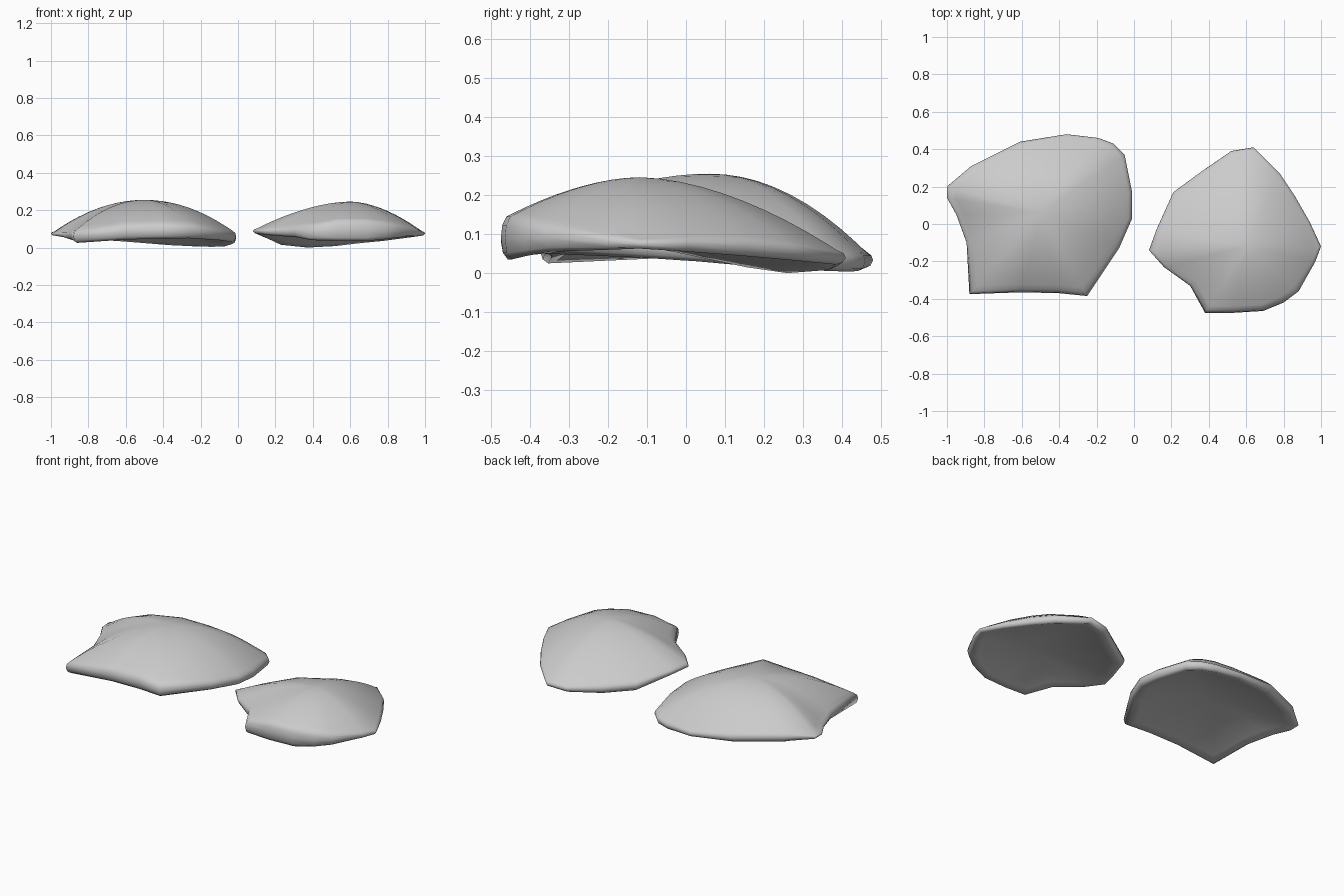
import bpy, bmesh

# Rim stations: x, y, rim height, half thickness of the rounded lip
LEFT = [(-1, .20, .075, .012), (-.87, .31, .08, .03), (-.61, .44, .06, .028),
        (-.36, .48, .033, .02), (-.19, .46, .03, .025), (-.11, .43, .03, .026),
        (-.05, .37, .034, .028), (-.01, .17, .048, .03), (-.01, .03, .06, .03),
        (-.08, -.13, .07, .03), (-.25, -.385, .09, .04), (-.4, -.37, .09, .042),
        (-.6, -.365, .085, .042), (-.88, -.375, .06, .035), (-.895, -.1, .065, .028),
        (-.95, .05, .07, .015), (-1, .14, .073, .01)]
RIGHT = [(.08, -.14, .088, .014), (.12, -.03, .075, .02), (.21, .17, .045, .03),
         (.36, .28, .03, .03), (.52, .39, .03, .022), (.64, .41, .04, .018),
         (.78, .27, .06, .025), (.86, .15, .07, .025), (.94, .01, .075, .02),
         (1, -.12, .075, .012), (.97, -.20, .08, .02), (.88, -.36, .09, .035),
         (.80, -.42, .09, .045), (.69, -.465, .09, .055), (.53, -.475, .09, .055),
         (.38, -.475, .08, .04), (.30, -.33, .085, .03), (.16, -.23, .085, .02)]


def shell_plate(name, rim, apex, ceiling, power):
    cx, cy, top = apex
    bm = bmesh.new()

    def ring(s, height):
        return [bm.verts.new((cx + (x - cx) * s, cy + (y - cy) * s, height(z, h)))
                for x, y, z, h in rim]

    rings = []
    # Hollow underside, from the middle outwards
    for s in (.12, .3, .5, .7, .85, .95):
        k = 1 - (s / .95) ** 2
        rings.append(ring(s, lambda z, h: (z - h) * (1 - k) + ceiling * k))
    # Rounded lip
    rings.append(ring(.985, lambda z, h: z - h * .7))
    rings.append(ring(1, lambda z, h: z))
    rings.append(ring(.99, lambda z, h: z + h * .6))
    # Domed top, from the lip inwards
    for s in (.96, .9, .8, .7, .6, .5, .4, .3, .2, .1):
        k = 1 - (s / .96) ** power
        rings.append(ring(s, lambda z, h: (z + h) * (1 - k) + top * k))
    n = len(rim)
    for a, b in zip(rings, rings[1:]):
        for i in range(n):
            j = (i + 1) % n
            bm.faces.new((a[i], a[j], b[j], b[i]))
    # Close both middles
    for loop, z in ((rings[0], ceiling), (rings[-1], top)):
        c = bm.verts.new((cx, cy, z))
        for i in range(n):
            bm.faces.new((loop[i], loop[(i + 1) % n], c))
    bmesh.ops.recalc_face_normals(bm, faces=bm.faces)
    for f in bm.faces:
        f.smooth = True
    mesh = bpy.data.meshes.new(name)
    bm.to_mesh(mesh)
    bm.free()
    bpy.context.collection.objects.link(bpy.data.objects.new(name, mesh))


shell_plate("left_plate", LEFT, (-.5, .06, .255), .10, 2.0)
shell_plate("right_plate", RIGHT, (.6, -.12, .246), .10, 1.75)
